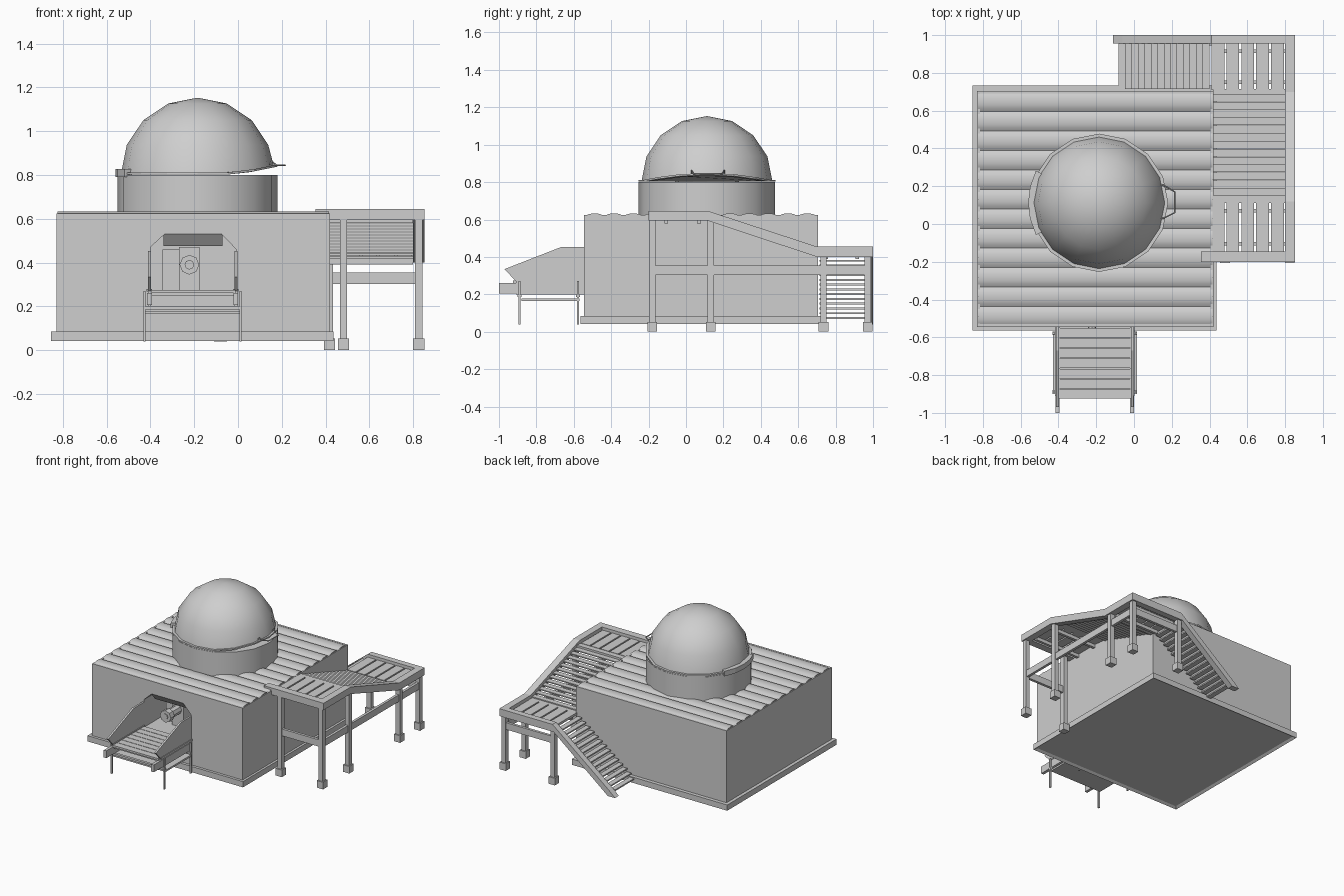
import bpy, bmesh, math
from mathutils import Vector

if "Cube" in bpy.data.objects:
    bpy.data.objects.remove(bpy.data.objects["Cube"], do_unlink=True)

GREY = (0.62, 0.62, 0.62, 1)
mat = bpy.data.materials.new("plain_grey")
mat.use_nodes = True
mat.diffuse_color = GREY
mat.node_tree.nodes["Principled BSDF"].inputs["Base Color"].default_value = GREY


def finish(name, bm, smooth=None):
    bmesh.ops.recalc_face_normals(bm, faces=bm.faces)
    mesh = bpy.data.meshes.new(name)
    bm.to_mesh(mesh)
    bm.free()
    mesh.materials.append(mat)
    ob = bpy.data.objects.new(name, mesh)
    bpy.context.collection.objects.link(ob)
    if smooth:
        bpy.ops.object.select_all(action='DESELECT')
        ob.select_set(True)
        bpy.context.view_layer.objects.active = ob
        bpy.ops.object.shade_smooth_by_angle(angle=math.radians(smooth))
    return ob


def prism(name, pts, axis, a, b, smooth=None):
    """Extrude a 2D outline along one axis from a to b."""
    place = {'x': lambda u, v, w: (w, u, v), 'y': lambda u, v, w: (u, w, v),
             'z': lambda u, v, w: (u, v, w)}[axis]
    bm = bmesh.new()
    face = bm.faces.new([bm.verts.new(place(u, v, a)) for u, v in pts])
    ext = bmesh.ops.extrude_face_region(bm, geom=[face])
    move = Vector(place(0, 0, b - a))
    for v in ext["geom"]:
        if isinstance(v, bmesh.types.BMVert):
            v.co += move
    return finish(name, bm, smooth)


def box(name, x0, x1, y0, y1, z0, z1):
    return prism(name, [(x0, y0), (x1, y0), (x1, y1), (x0, y1)], 'z', z0, z1)


# Plinth with recessed underside
plinth = box("plinth", -.855, .437, -.565, .732, .042, .085)
bm = bmesh.new()
bm.from_mesh(plinth.data)
bm.faces.ensure_lookup_table()
under = min(bm.faces, key=lambda f: f.calc_center_median().z)
bmesh.ops.inset_region(bm, faces=[under], thickness=.025, depth=-.012)
bm.to_mesh(plinth.data)
bm.free()

# Main building with a chamfered alcove cut into the front
walls = box("walls", -.83, .42, -.545, .705, .08, .617)
cutter = prism("alcove_cutter", [(-.4, .262), (-.4, .47), (-.335, .53), (-.075, .53),
                                 (-.01, .462), (-.01, .262)], 'y', -.7, -.18)
mod = walls.modifiers.new("alcove", 'BOOLEAN')
mod.operation, mod.object, mod.solver = 'DIFFERENCE', cutter, 'EXACT'
bpy.context.view_layer.objects.active = walls
bpy.ops.object.modifier_apply(modifier="alcove")
bpy.data.objects.remove(cutter, do_unlink=True)

# Scalloped roof sheet running across the building
WAVES, STEPS = 12, 6
pitch = 1.24 / WAVES
profile = [(-.54, .61)]
for i in range(WAVES * STEPS + 1):
    profile.append((-.54 + pitch * i / STEPS,
                    .617 + .016 * math.sin(math.pi * (i % STEPS) / STEPS) ** .6))
profile.append((.70, .61))
prism("corrugated_roof", profile, 'x', -.825, .415, 40)

# Thin roof edging
for x in (-.83, .405):
    box("roof_side_trim", x, x + .015, -.545, .705, .61, .625)
for y in (-.545, .69):
    box("roof_end_trim", -.83, .42, y, y + .015, .61, .625)

# Drum under the dome
CX, CY, SEG = -.185, .112, 16


def rise(x):
    """Rim lifts gently on the left side."""
    return max(0, x) * .2


bm = bmesh.new()
bmesh.ops.create_cone(bm, cap_ends=True, segments=SEG, radius1=.365, radius2=.365, depth=.2)
bmesh.ops.translate(bm, verts=bm.verts, vec=(CX, CY, .7))
finish("drum", bm, 30)

# Dome: upper half of a coarse sphere with the lifted rim
bm = bmesh.new()
bmesh.ops.create_uvsphere(bm, u_segments=SEG, v_segments=8, radius=.35)
bmesh.ops.delete(bm, geom=[v for v in bm.verts if v.co.z < -.01], context='VERTS')
bmesh.ops.translate(bm, verts=bm.verts, vec=(CX, CY, .803))
for v in bm.verts:
    if v.co.z < .81:
        v.co.z += rise(v.co.x)
bmesh.ops.holes_fill(bm, edges=[e for e in bm.edges if e.is_boundary])
finish("dome", bm, 30)

# Rim band around the dome
bm = bmesh.new()
rings = []
for i in range(SEG):
    t = math.tau * i / SEG
    rings.append([bm.verts.new((CX + r * math.cos(t), CY + r * math.sin(t),
                                z + rise(CX + r * math.cos(t))))
                  for r, z in ((.34, .802), (.366, .802), (.366, .812), (.34, .812))])
for i in range(SEG):
    a, b = rings[i], rings[(i + 1) % SEG]
    for k in range(4):
        bm.faces.new((a[k], b[k], b[(k + 1) % 4], a[(k + 1) % 4]))
finish("dome_rim", bm)


# Hinge cover hugging the right edge of the dome
def arc(r, angles):
    return [(CX + r * math.cos(math.radians(t)), CY + r * math.sin(math.radians(t)))
            for t in angles]


span = [153, 167, 180, 193, 207]
prism("dome_hinge", arc(.375, span) + arc(.335, span[::-1]), 'z', .79, .828)


def tube(name, pts, radius):
    cu = bpy.data.curves.new(name, 'CURVE')
    cu.dimensions, cu.bevel_depth, cu.bevel_resolution = '3D', radius, 1
    cu.use_fill_caps = True
    sp = cu.splines.new('POLY')
    sp.points.add(len(pts) - 1)
    for p, co in zip(sp.points, pts):
        p.co = (*co, 1)
    cu.materials.append(mat)
    bpy.context.collection.objects.link(bpy.data.objects.new(name, cu))


# Lifting handle
tube("dome_handle", [(.13, .03, .835), (.155, .03, .862), (.175, .04, .845), (.215, .06, .845),
                     (.215, .17, .845), (.175, .195, .845), (.155, .205, .862),
                     (.13, .205, .835)], .004)

# Instrument inside the alcove
box("instrument_cabinet", -.345, -.175, -.36, -.17, .262, .46)
box("cabinet_door", -.27, -.175, -.40, -.36, .262, .47)
for name, r, y0, y1 in (("instrument_tube", .034, -.52, -.36), ("tube_collar", .045, -.545, -.50),
                        ("tube_lens", .022, -.552, -.54)):
    prism(name, [(-.222 + r * math.cos(math.tau * k / 8), .39 + r * math.sin(math.tau * k / 8))
                 for k in range(8)], 'y', y0, y1)
# Sloping hood at the top of the alcove
prism("alcove_hood", [(-.545, .53), (-.50, .475), (-.49, .475), (-.49, .53)], 'x', -.34, -.07)

# Front balcony: sides, beams, legs, slatted floor
side = [(-.97, .335), (-.67, .452), (-.545, .452), (-.545, .2), (-.91, .2), (-.91, .27)]
for x, out in ((-.405, -1), (-.01, 1)):
    prism("balcony_side", side, 'x', x - .007, x + .007)
    box("balcony_beam", x - .011, x + .011, -1, -.54, .205, .26)
    box("balcony_cap", x - .012, x + .012, -.91, -.545, .268, .28)
    for y, top in ((-.89, .27), (-.578, .27)):
        xl = x + out * .022
        box("balcony_leg", xl - .005, xl + .005, y - .006, y + .006, .04, top)
for y in (-.89, -.578):
    box("balcony_crossbar", -.432, .017, y - .01, y + .01, .185, .2)
box("balcony_tray", -.43, .015, -.88, -.57, .165, .178)
box("balcony_underfloor", -.395, -.015, -.915, -.545, .248, .26)
for i in range(7):
    y = -.925 + i * .054
    box("balcony_board", -.398, -.012, y, y + .05, .26, .274)

# Walkway stringers
prism("outer_stringer", [(-.2, .645), (.12, .645), (.70, .455), (1, .455), (1, .40),
                         (.70, .40), (.115, .594), (-.2, .594)], 'x', .8, .852)
prism("rear_stringer", [(.852, .455), (.41, .455), (-.06, .085), (-.11, .04),
                        (-.05, .04), (.4, .40), (.852, .40)], 'y', .955, 1)
box("front_stringer", .355, .852, -.2, -.145, .594, .645)

# Landings with boards running front to back
for y0, y1, z in ((-.145, .11, .605), (.71, .955, .415)):
    for i in range(5):
        x = .41 + i * .079
        box("landing_board", x, x + .068, y0, y1, z, z + .018)
    for y in (y0 + .03, y1 - .05):
        box("landing_joist", .42, .8, y, y + .02, z - .025, z)
box("landing_edge", .42, .8, .11, .15, .60, .62)
box("lower_landing_edge", .42, .8, .68, .715, .415, .43)

# Open stair treads on both flights
N = 13
for i in range(N):
    y, z = .15 + i * .0415, .597 - i * .0137
    box("upper_tread", .42, .8, y, y + .04, z, z + .008)
N = 14
for i in range(N):
    x, z = .365 - i * .0342, .40 - i * .0255
    box("lower_tread", x - .002, x + .036, .715, .955, z, z + .01)

# Posts with square feet
for x, y, top in ((.482, -.18, .6), (.825, -.18, .6), (.825, .132, .6),
                  (.825, .735, .41), (.825, .972, .41), (.418, .972, .41)):
    box("walkway_post", x - .017, x + .017, y - .017, y + .017, .04, top)
    box("post_foot", x - .026, x + .026, y - .026, y + .026, 0, .053)

# Braces between the posts
for y in (-.18, .972):
    box("cross_brace", .482 if y < 0 else .418, .825, y - .01, y + .01, .303, .354)
box("long_brace", .815, .835, -.18, .735, .303, .354)
box("short_brace", .815, .835, .735, .972, .303, .354)
